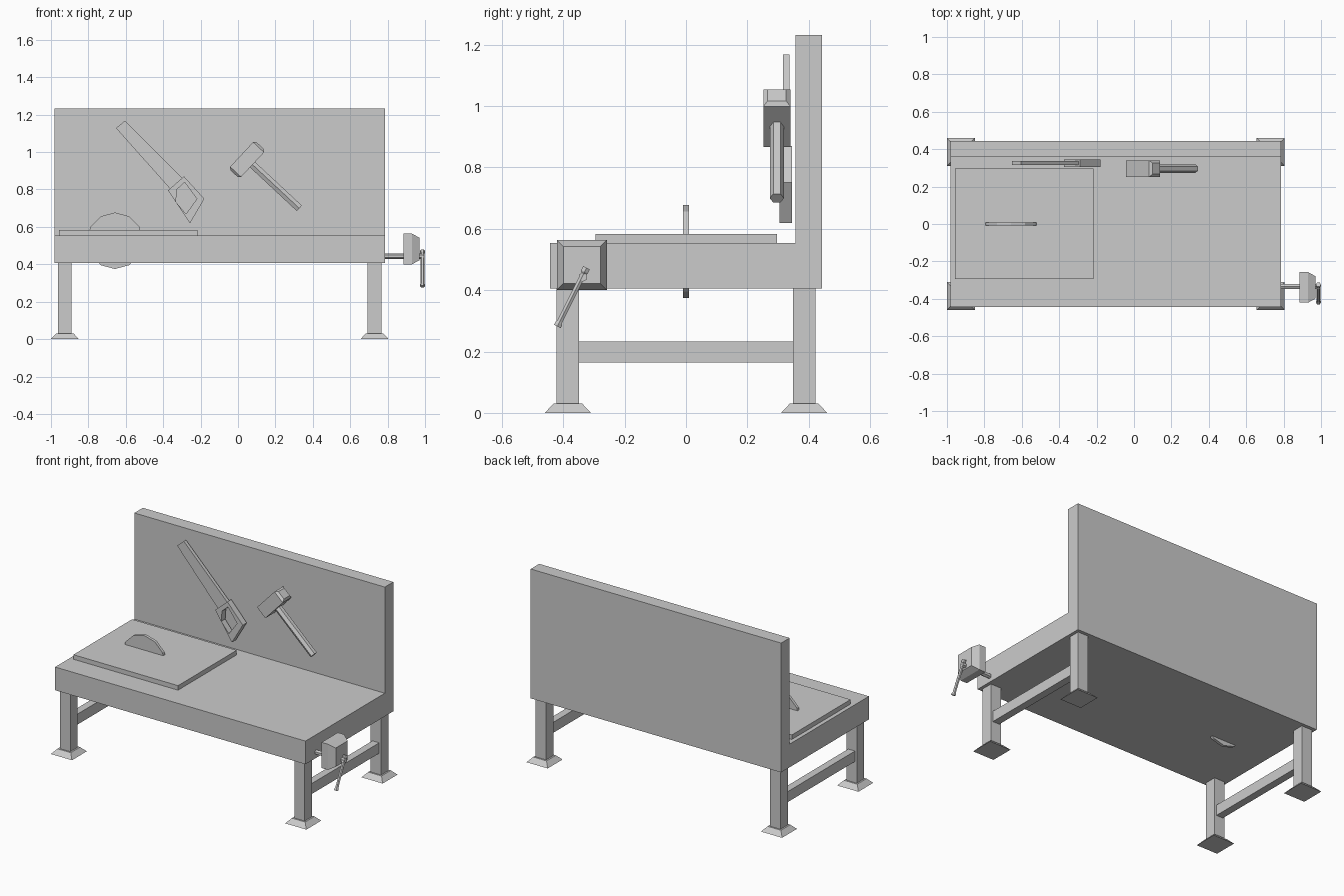
import bpy, bmesh
from math import cos, sin, pi, radians
from mathutils import Vector

if "Cube" in bpy.data.objects:
    bpy.data.objects.remove(bpy.data.objects["Cube"])

CX = -0.098  # bench centre in x


def loft(name, rings, closed=False):
    """Skin equal-length rings of points; cap the ends unless closed into a loop."""
    bm = bmesh.new()
    vs = [[bm.verts.new(p) for p in r] for r in rings]
    n = len(vs[0])
    pairs = list(zip(vs, vs[1:])) + ([(vs[-1], vs[0])] if closed else [])
    for a, b in pairs:
        for i in range(n):
            j = (i + 1) % n
            bm.faces.new((a[i], a[j], b[j], b[i]))
    if not closed:
        bm.faces.new(vs[0])
        bm.faces.new(vs[-1])
    bmesh.ops.recalc_face_normals(bm, faces=bm.faces)
    me = bpy.data.meshes.new(name)
    bm.to_mesh(me)
    bm.free()
    ob = bpy.data.objects.new(name, me)
    bpy.context.collection.objects.link(ob)
    return ob


def rect(c, u, v, a, b):
    """Rectangle of half sizes a, b along directions u, v."""
    c, u, v = Vector(c), Vector(u), Vector(v)
    return [c + u * a * s + v * b * t for s, t in ((-1, -1), (1, -1), (1, 1), (-1, 1))]


def box(name, x0, x1, y0, y1, z0, z1):
    c = ((x0 + x1) / 2, (y0 + y1) / 2)
    return loft(name, [rect((*c, z), (1, 0, 0), (0, 1, 0), (x1 - x0) / 2, (y1 - y0) / 2)
                       for z in (z0, z1)])


def rod(name, p, q, stations, side, n=6):
    """Polygonal rod from p to q; stations are (fraction, radius), side is a vertex direction."""
    p, q = Vector(p), Vector(q)
    u = Vector(side)
    v = (q - p).normalized().cross(u)
    return loft(name, [[p.lerp(q, t) + u * r * cos(2 * pi * i / n) + v * r * sin(2 * pi * i / n)
                        for i in range(n)] for t, r in stations])


X, Y, Z = Vector((1, 0, 0)), Vector((0, 1, 0)), Vector((0, 0, 1))

# Bench top and back board as one L profile
prof = [(-.443, .406), (.443, .406), (.443, 1.232), (.357, 1.232), (.357, .554), (-.443, .554)]
loft("bench_body", [[(x, y, z) for y, z in prof] for x in (-.982, .787)])

# Legs, splayed feet and side stretchers
for sx, side in ((-1, "left"), (1, "right")):
    x = CX + sx * .828
    for sy, end in ((-1, "front"), (1, "back")):
        y = sy * .385
        box(f"{end}_{side}_leg", x - .037, x + .037, y - .037, y + .037, .02, .41)
        loft(f"{end}_{side}_foot", [rect((x, y, z), X, Y, h, h) for z, h in ((0, .075), (.03, .047))])
    box(f"{side}_stretcher", x - .024, x + .024, -.36, .36, .165, .232)

# Table saw plate and blade
box("saw_plate", -.956, -.217, -.295, .297, .55, .583)
rod("round_blade", (-.658, -.009, .526), (-.658, .009, .526), [(0, .151), (1, .151)], Z, 12)

# Vise: screw, bevelled jaw, turning bar
rod("vise_screw", (.77, -.335, .443), (.995, -.335, .443), [(0, .015), (1, .015)], Z)
loft("vise_jaw", [rect((x, -.339, .482), Y, Z, h, h)
                  for x, h in ((.885, .082), (.93, .082), (.97, .06))])
rod("vise_bar", (.986, -.324, .473), (.986, -.419, .282),
    [(0, .014), (.07, .014), (.10, .01), (.92, .01), (.95, .014), (1, .014)], X)


def wall(points, y):
    """Front-view outline at depth y."""
    return [(px, y, pz) for px, pz in points]


# Hand saw hung on the back board
blade = [(-.604, 1.168), (-.652, 1.128), (-.36, .80), (-.296, .86)]
loft("hand_saw_blade", [wall(blade, y) for y in (.316, .338)])
outer = [(-.289, .87), (-.18, .75), (-.257, .619), (-.316, .707), (-.374, .795)]
inner = [(-.285, .838), (-.22, .75), (-.278, .669), (-.332, .733), (-.327, .80)]
loft("hand_saw_grip", [wall(outer, .305), wall(outer, .345), wall(inner, .345), wall(inner, .305)],
     closed=True)

# Mallet hung on the back board
a = radians(47)
u, v = Vector((cos(a), 0, sin(a))), Vector((sin(a), 0, -cos(a)))
c = Vector((.0485, .296, .96))
loft("mallet_head", [rect(c + u * d, v, Y, w, h) for d, w, h in
                     ((-.1025, .0265, .03), (-.09, .04, .044), (.09, .04, .044), (.1025, .0265, .03))])
rod("mallet_handle", c, c + v * .382, [(0, .023), (1, .023)], Y)
